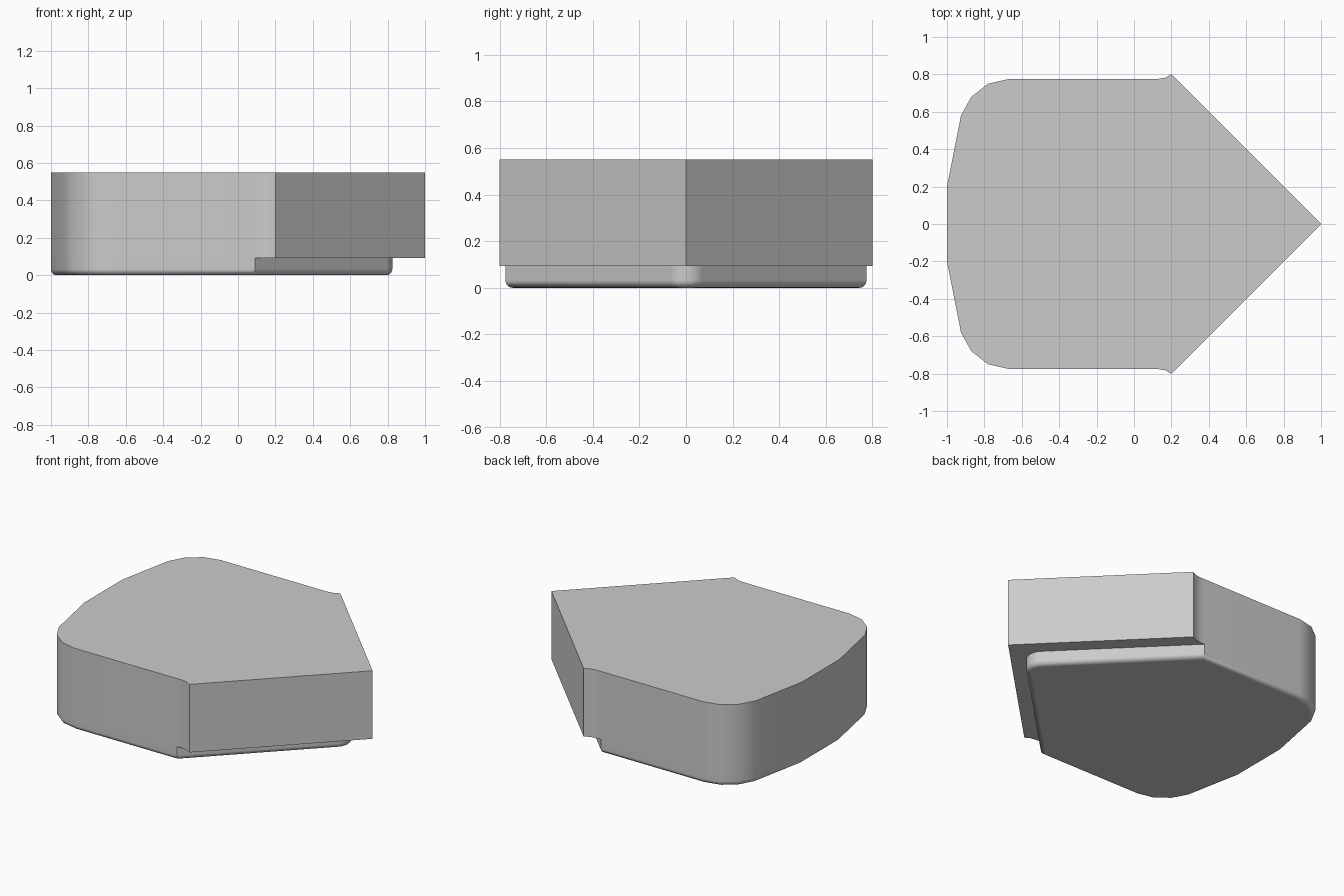
import bpy, bmesh
from math import sin, cos, pi, radians
from mathutils import Vector

if "Cube" in bpy.data.objects:
    bpy.data.objects.remove(bpy.data.objects["Cube"])

TOP, STEP, ROUND = 0.55, 0.093, 0.032

# Half outlines (y > 0), running from the left end to the pointed right end
shared = [(-1, 0.2), (-0.925, 0.58), (-0.87, 0.68), (-0.78, 0.75),
          (-0.67, 0.775), (0.09, 0.775)]
upper_end = [(0.125, 0.775), (0.165, 0.782), (0.2, 0.8), (1, 0)]
r = 0.097
cx = 0.825 - r
lower_end = [(cx + r * cos(a), r * sin(a))
             for a in (radians(45 - 7.5 * i) for i in range(6))] + [(0.825, 0)]


def full(half):
    """Mirror a half outline whose last point lies on y = 0."""
    return [Vector(p) for p in half] + [Vector((x, -y)) for x, y in reversed(half[:-1])]


def inset(loop, d):
    out = []
    for i, p in enumerate(loop):
        e1 = (p - loop[i - 1]).normalized()
        e2 = (loop[(i + 1) % len(loop)] - p).normalized()
        n1, n2 = Vector((e1.y, -e1.x)), Vector((e2.y, -e2.x))
        out.append(p + (n1 + n2) * d / (1 + n1.dot(n2)))
    return out


bm = bmesh.new()


def ring(loop, z):
    return [bm.verts.new((p.x, p.y, z)) for p in loop]


def bridge(a, b):
    for i in range(len(a)):
        j = (i + 1) % len(a)
        bm.faces.new((a[i], a[j], b[j], b[i]))


# Upper block with its sharp point
upper = full(shared + upper_end)
u_top, u_low = ring(upper, TOP), ring(upper, STEP)
bm.faces.new(u_top)
bridge(u_top, u_low)

# Lower block, sharing the side walls and set back under the point
lower = full(shared + lower_end)
n, m, k = len(shared), len(upper_end), len(lower_end)
l_end = ring(lower[n:n + 2 * k - 1], STEP)
l_top = u_low[:n] + l_end + u_low[-n:]

# Underside of the overhang, one face per half
u_end = u_low[n - 1:n + 2 * m]
l_end = [u_low[n - 1]] + l_end + [u_low[-n]]
bm.faces.new(u_end[:m + 1] + l_end[:k + 1][:0:-1])
bm.faces.new(u_end[m:] + l_end[k:-1][::-1])

# Rounded bottom edge
prev = l_top
for i in range(6):
    a = i / 5 * pi / 2
    cur = ring(inset(lower, ROUND * (1 - cos(a))), ROUND * (1 - sin(a)))
    bridge(prev, cur)
    prev = cur
bm.faces.new(prev)

bmesh.ops.recalc_face_normals(bm, faces=bm.faces)
mesh = bpy.data.meshes.new("pointed_block")
bm.to_mesh(mesh)
bm.free()
obj = bpy.data.objects.new("pointed_block", mesh)
bpy.context.collection.objects.link(obj)
bpy.context.view_layer.objects.active = obj
obj.select_set(True)
bpy.ops.object.shade_smooth_by_angle(angle=radians(32))
wn = obj.modifiers.new("flat_caps", 'WEIGHTED_NORMAL')
wn.keep_sharp = True
